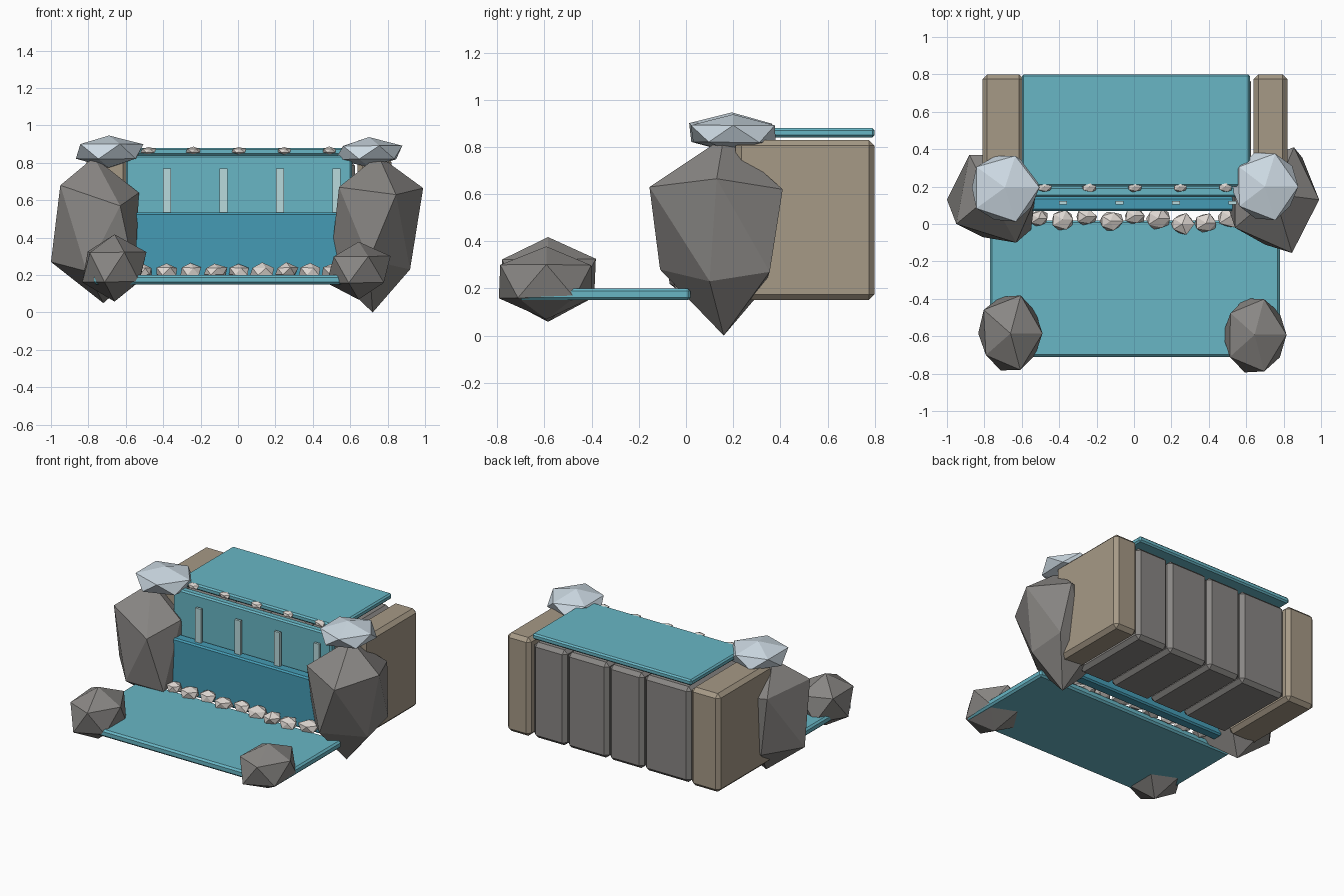
import bpy, bmesh, random
from mathutils import Vector

if "Cube" in bpy.data.objects:
    bpy.data.objects.remove(bpy.data.objects["Cube"])

random.seed(4)


def material(name, rgb):
    m = bpy.data.materials.new(name)
    m.diffuse_color = (*rgb, 1)
    m.use_nodes = True
    m.node_tree.nodes["Principled BSDF"].inputs["Base Color"].default_value = m.diffuse_color
    return m


WATER = material("water", (0.14, 0.47, 0.56))
DEEP = material("deep_water", (0.06, 0.33, 0.46))
FOAM = material("foam_streak", (0.48, 0.70, 0.72))
STONE = material("grey_stone", (0.25, 0.24, 0.23))
SLATE = material("slate", (0.25, 0.24, 0.23))
TAN = material("tan_stone", (0.38, 0.32, 0.24))
FROST = material("pale_cap", (0.62, 0.71, 0.78))
PEBBLE = material("pebble", (0.72, 0.67, 0.63))


def finish(name, bm, mat):
    bmesh.ops.recalc_face_normals(bm, faces=bm.faces)
    me = bpy.data.meshes.new(name)
    bm.to_mesh(me)
    bm.free()
    me.materials.append(mat)
    ob = bpy.data.objects.new(name, me)
    bpy.context.collection.objects.link(ob)
    return ob


def block(name, x, y, z, mat, bevel=0.01):
    """Chamfered box given by its min/max on each axis."""
    bm = bmesh.new()
    bmesh.ops.create_cube(bm, size=1)
    for v in bm.verts:
        v.co = Vector([(lo + hi) / 2 + c * (hi - lo)
                       for c, (lo, hi) in zip(v.co, (x, y, z))])
    if bevel:
        bmesh.ops.bevel(bm, geom=bm.edges[:], offset=bevel, segments=1, affect='EDGES')
    return finish(name, bm, mat)


def stone(name, centre, scale, mat, jitter=0.08):
    """Twenty-sided stone, slightly irregular."""
    bm = bmesh.new()
    bmesh.ops.create_icosphere(bm, subdivisions=1, radius=1)
    for v in bm.verts:
        k = 1 + random.uniform(-jitter, jitter)
        v.co = Vector([c + s * k * p for c, s, p in zip(centre, scale, v.co)])
    return finish(name, bm, mat)


def boulder(name, points, mat):
    """Faceted boulder wrapped around a few corner points."""
    bm = bmesh.new()
    for p in points:
        bm.verts.new(p)
    bmesh.ops.convex_hull(bm, input=bm.verts[:])
    return finish(name, bm, mat)


# Water surfaces
block("lower_pool", (-0.77, 0.78), (-0.71, 0.02), (0.15, 0.20), WATER, 0.012)
block("upper_pool", (-0.60, 0.62), (0.20, 0.80), (0.84, 0.88), WATER)
block("upper_fall", (-0.60, 0.61), (0.145, 0.20), (0.50, 0.84), WATER)
block("lower_fall", (-0.60, 0.61), (0.07, 0.145), (0.17, 0.535), DEEP)

# Pale streaks running down the upper fall
for i in range(4):
    x = -0.38 + 0.302 * i
    block(f"streak_{i + 1}", (x - 0.022, x + 0.022), (0.105, 0.122), (0.50, 0.77), FOAM, 0)

# Cliff behind the water
edges = [-0.58, -0.22, 0.05, 0.37, 0.63]
for i, (a, b) in enumerate(zip(edges, edges[1:])):
    block(f"cliff_block_{i + 1}", (a + 0.004, b - 0.004), (0.20, 0.785), (0.15, 0.81), SLATE, 0.025)
block("left_bank", (-0.81, -0.59), (0.21, 0.80), (0.15, 0.83), TAN, 0.025)
block("right_bank", (0.64, 0.82), (0.21, 0.80), (0.15, 0.83), TAN, 0.025)

# Tall boulders either side of the fall
boulder("right_boulder", [
    (0.72, 0.16, 0.00), (0.92, 0.10, 0.23), (0.90, 0.355, 0.27), (0.70, -0.11, 0.28),
    (0.66, 0.33, 0.20), (0.49, 0.13, 0.22), (0.99, 0.13, 0.665), (0.855, 0.41, 0.62),
    (0.845, -0.155, 0.63), (0.54, -0.02, 0.67), (0.54, 0.30, 0.65), (0.75, 0.16, 0.84)], STONE)
boulder("left_boulder", [
    (-0.72, 0.15, 0.05), (-1.0, 0.13, 0.27), (-0.81, -0.07, 0.22), (-0.82, 0.35, 0.25),
    (-0.55, -0.03, 0.20), (-0.55, 0.28, 0.25), (-0.53, 0.13, 0.64), (-0.63, -0.10, 0.57),
    (-0.66, 0.37, 0.62), (-0.95, 0.00, 0.68), (-0.88, 0.37, 0.66), (-0.77, 0.15, 0.83)], STONE)

# Pale caps on the tall boulders
stone("left_cap", (-0.69, 0.195, 0.86), (0.205, 0.205, 0.088), FROST, 0.05)
stone("right_cap", (0.70, 0.20, 0.855), (0.195, 0.205, 0.08), FROST, 0.05)

# Small boulders on the front corners of the pool
stone("left_corner_rock", (-0.66, -0.585, 0.243), (0.19, 0.23, 0.178), STONE, 0.05)
stone("right_corner_rock", (0.645, -0.592, 0.23), (0.185, 0.228, 0.155), STONE, 0.05)

# Pebbles at the foot of the fall
rows = [0.03, 0.025, 0.04, 0.015, 0.045, 0.03, 0.0, 0.005, 0.04]
for i, y in enumerate(rows):
    x = -0.51 + 0.128 * i
    r = random.uniform(0.055, 0.075)
    stone(f"foot_pebble_{i + 1}", (x, y, 0.22), (r, r * 0.85, 0.043), PEBBLE, 0.15)

# Pebbles along the upper lip
for i in range(5):
    stone(f"lip_pebble_{i + 1}", (-0.48 + 0.242 * i, 0.20, 0.865), (0.042, 0.033, 0.021), PEBBLE, 0.12)
